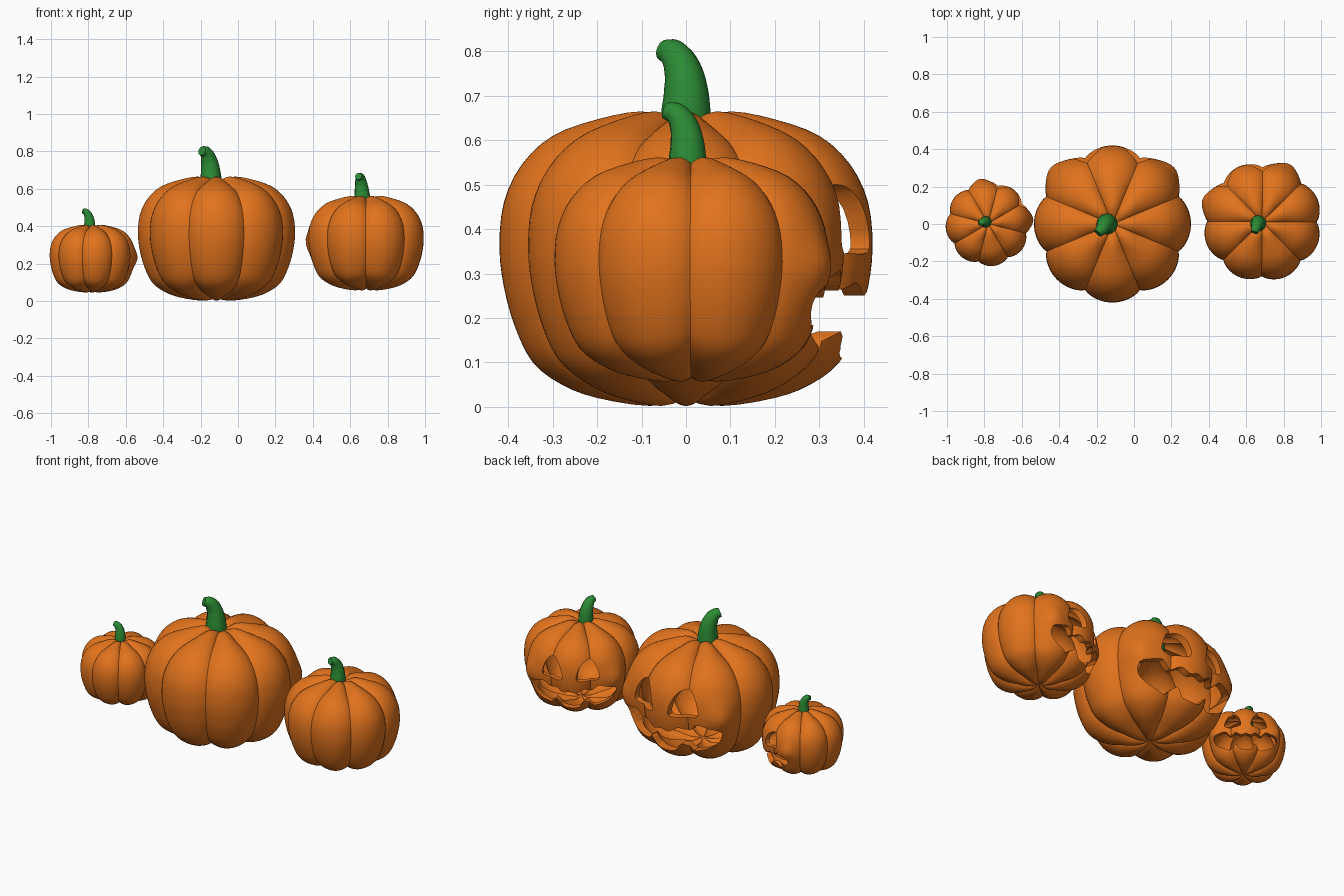
import bpy, bmesh
from math import sin, cos, pi, radians, exp
from mathutils import Vector, Matrix

if "Cube" in bpy.data.objects:
    bpy.data.objects.remove(bpy.data.objects["Cube"])


def material(name, color):
    m = bpy.data.materials.new(name)
    m.diffuse_color = color
    m.use_nodes = True
    m.node_tree.nodes["Principled BSDF"].inputs["Base Color"].default_value = m.diffuse_color
    return m


ORANGE = material("pumpkin_orange", (0.75, 0.17, 0.012, 1))
GREEN = material("stem_green", (0.025, 0.26, 0.035, 1))


def smooth_path(pts, steps, closed=False):
    """Catmull-Rom curve through 2D points."""
    p = [Vector(a) for a in pts]
    n = len(p)
    get = (lambda i: p[i % n]) if closed else (lambda i: p[max(0, min(n - 1, i))])
    out = []
    for i in range(n if closed else n - 1):
        a, b, c, d = get(i - 1), get(i), get(i + 1), get(i + 2)
        for k in range(steps):
            t = k / steps
            out.append(0.5 * (2 * b + (c - a) * t + (2 * a - 5 * b + 4 * c - d) * t * t
                              + (3 * b - a - 3 * c + d) * t ** 3))
    if not closed:
        out.append(p[-1])
    return out


def link(name, mesh):
    ob = bpy.data.objects.new(name, mesh)
    bpy.context.collection.objects.link(ob)
    return ob


def bake(ob):
    """Return the evaluated mesh of an object."""
    dg = bpy.context.evaluated_depsgraph_get()
    return bpy.data.meshes.new_from_object(ob.evaluated_get(dg))


# Ribbed hollow body: outer and inner skins
PROFILE = smooth_path([(0, .625), (.04, .645), (.1, .665), (.2, .647), (.3, .61), (.37, .545),
                       (.41, .46), (.42, .36), (.41, .27), (.385, .18), (.345, .1),
                       (.28, .05), (.2, .02), (.08, 0.002), (0, .02)], 3)
SIDES = 128
CENTRE = Vector((0, 0, .33))


def body_point(r, z, t, scale):
    lobe = abs(cos(4 * t)) ** 0.75
    f = 1 - 0.09 * (1 - lobe) * min(1, r / .15)
    # raised cheeks above the mouth corners
    for a in (42, 138):
        d2 = ((t - radians(a)) * .42 / .08) ** 2 + ((z - .34) / .08) ** 2
        f += 0.07 * exp(-d2)
    return CENTRE + (Vector((r * cos(t), r * sin(t), z)) - CENTRE) * f * scale


def add_skin(bm, scale, flip):
    top = bm.verts.new(body_point(0, PROFILE[0].y, 0, scale))
    bottom = bm.verts.new(body_point(0, PROFILE[-1].y, 0, scale))
    rings = [[bm.verts.new(body_point(p.x, p.y, 2 * pi * j / SIDES, scale))
              for j in range(SIDES)] for p in PROFILE[1:-1]]
    for j in range(SIDES):
        k = (j + 1) % SIDES
        faces = [(top, rings[0][j], rings[0][k]), (bottom, rings[-1][k], rings[-1][j])]
        faces += [(a[j], b[j], b[k], a[k]) for a, b in zip(rings, rings[1:])]
        for f in faces:
            bm.faces.new(f[::-1] if flip else f)


bm = bmesh.new()
add_skin(bm, 1.0, False)
add_skin(bm, 0.9, True)
mesh = bpy.data.meshes.new("pumpkin_body")
bm.to_mesh(mesh)
bm.free()
mesh.materials.append(ORANGE)
master = link("body_master", mesh)


# Carving cutters: outlines in x/z pushed through the +y wall
def cutter(name, outline):
    bm = bmesh.new()
    face = bm.faces.new([bm.verts.new((p.x, .12, p.y)) for p in outline])
    ext = bmesh.ops.extrude_face_region(bm, geom=[face])
    moved = [v for v in ext["geom"] if isinstance(v, bmesh.types.BMVert)]
    bmesh.ops.translate(bm, vec=(0, .5, 0), verts=moved)
    bmesh.ops.recalc_face_normals(bm, faces=bm.faces)
    me = bpy.data.meshes.new(name)
    bm.to_mesh(me)
    bm.free()
    ob = link(name, me)
    ob.hide_render = True
    return ob


EYE = [(.055, .355), (.065, .43), (.095, .485), (.13, .5), (.17, .48), (.2, .42), (.205, .36), (.13, .345)]
UPPER = [(.05, .25), (.1, .28), (.15, .262), (.2, .305), (.26, .295), (.315, .275)]
LOWER = [(.295, .205), (.24, .155), (.19, .135), (.15, .125), (.1, .17), (.06, .12)]
half = UPPER + LOWER
mouth = [(0, .262)] + half + [(0, .11)] + [(-x, z) for x, z in reversed(half)]

cutters = [cutter("eye_cutter", smooth_path([(s * x, z) for x, z in EYE], 4, True)) for s in (1, -1)]
cutters.append(cutter("mouth_cutter", smooth_path(mouth, 3, True)))
for c in cutters:
    mod = master.modifiers.new(c.name, 'BOOLEAN')
    mod.operation = 'DIFFERENCE'
    mod.solver = 'EXACT'
    mod.object = c
body_mesh = bake(master)
for ob in [master] + cutters:
    bpy.data.objects.remove(ob)

# Curved tapering stem
cu = bpy.data.curves.new("stem_curve", 'CURVE')
cu.dimensions = '3D'
cu.bevel_depth = 1.0
cu.bevel_resolution = 4
cu.use_fill_caps = True
STEM = [(-.03, 0, .57, .06), (-.03, 0, .66, .056), (-.033, 0, .71, .05),
        (-.042, -.008, .76, .042), (-.057, -.027, .793, .034), (-.078, -.05, .803, .025)]
sp = cu.splines.new('BEZIER')
sp.resolution_u = 6
sp.bezier_points.add(len(STEM) - 1)
for bp, (x, y, z, r) in zip(sp.bezier_points, STEM):
    bp.co = (x, y, z)
    bp.radius = r
    bp.handle_left_type = bp.handle_right_type = 'AUTO'
stem_master = link("stem_master", cu)
stem_mesh = bake(stem_master)
bpy.data.objects.remove(stem_master)
stem_mesh.materials.clear()
stem_mesh.materials.append(GREEN)

# Three pumpkins: position, size, turn
for label, loc, size, turn in (("large", (-.115, 0, 0), 1.0, 0),
                               ("medium", (.685, .012, .055), .762, 22),
                               ("small", (-.78, .002, .045), .543, -37)):
    for part, me in (("body", body_mesh), ("stem", stem_mesh)):
        ob = link(f"{label}_pumpkin_{part}", me.copy())
        ob.location = loc
        ob.scale = (size,) * 3
        ob.rotation_euler.z = radians(turn)
        bpy.ops.object.select_all(action='DESELECT')
        ob.select_set(True)
        bpy.context.view_layer.objects.active = ob
        bpy.ops.object.shade_smooth_by_angle(angle=radians(35))
